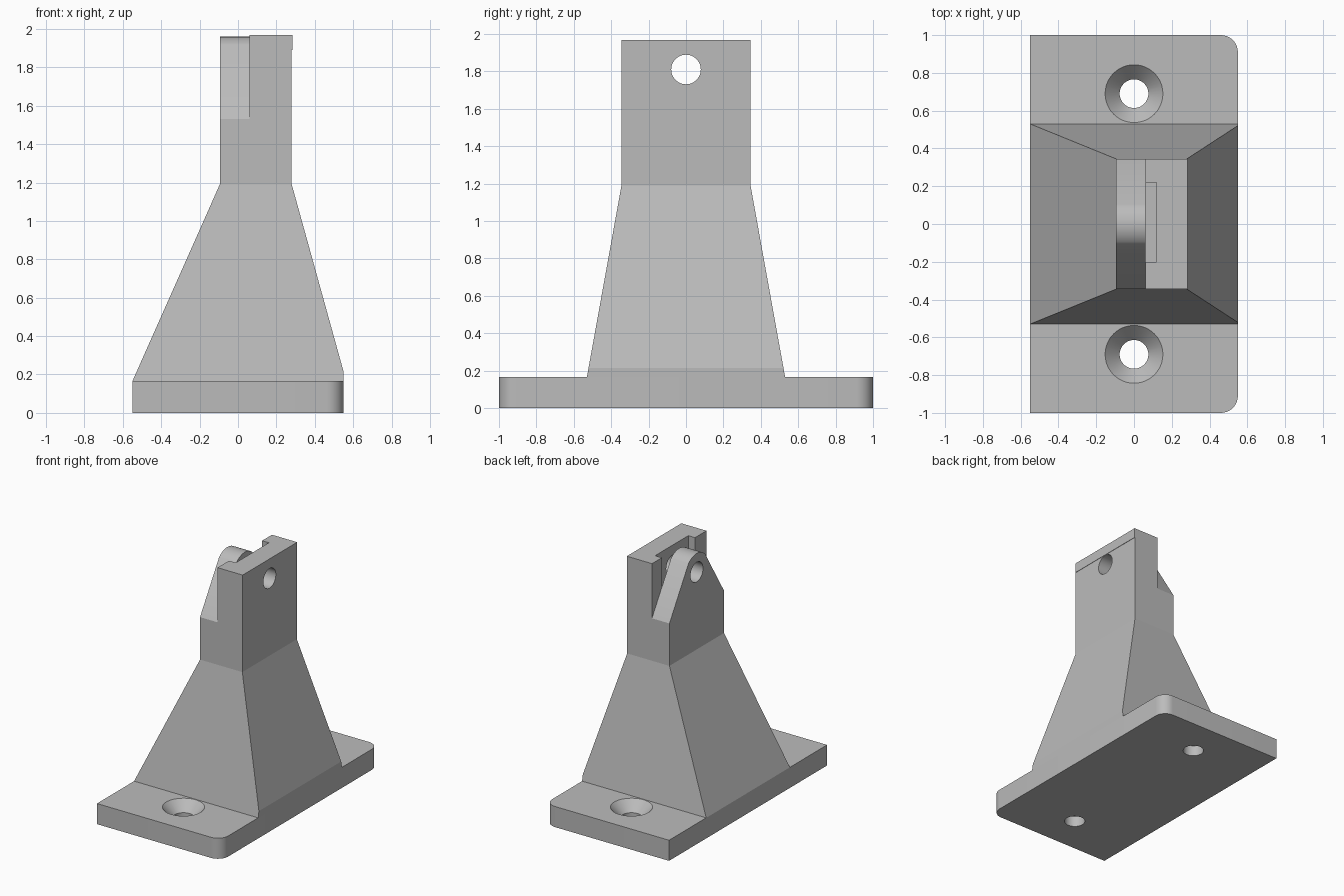
import bpy, bmesh
from math import sin, cos, radians
from mathutils import Matrix

if "Cube" in bpy.data.objects:
    bpy.data.objects.remove(bpy.data.objects["Cube"])

grey = bpy.data.materials.new("plain grey")
grey.use_nodes = True
grey.diffuse_color = (0.5, 0.5, 0.5, 1)
grey.node_tree.nodes["Principled BSDF"].inputs["Base Color"].default_value = (0.5, 0.5, 0.5, 1)


def arc(cx, cy, r, start, end, steps):
    angles = [radians(start + (end - start) * i / steps) for i in range(steps + 1)]
    return [(cx + r * cos(a), cy + r * sin(a)) for a in angles]


def loft(name, rings):
    """Skin a stack of equal-length point rings and cap both ends."""
    bm = bmesh.new()
    loops = [[bm.verts.new(p) for p in ring] for ring in rings]
    n = len(loops[0])
    for low, high in zip(loops, loops[1:]):
        for i in range(n):
            j = (i + 1) % n
            bm.faces.new((low[i], low[j], high[j], high[i]))
    bm.faces.new(loops[0][::-1])
    bm.faces.new(loops[-1])
    bmesh.ops.recalc_face_normals(bm, faces=bm.faces)
    mesh = bpy.data.meshes.new(name)
    bm.to_mesh(mesh)
    bm.free()
    mesh.materials.append(grey)
    obj = bpy.data.objects.new(name, mesh)
    bpy.context.collection.objects.link(obj)
    return obj


def prism_z(name, outline, z0, z1):
    return loft(name, [[(x, y, z) for x, y in outline] for z in (z0, z1)])


def prism_x(name, outline, x0, x1):
    return loft(name, [[(x, y, z) for y, z in outline] for x in (x0, x1)])


def turned(name, profile, x, y):
    """Vertical turned solid from (radius, height) pairs."""
    return loft(name, [[(px, py, z) for px, py in arc(x, y, r, 0, 352.5, 47)]
                       for r, z in profile])


def cut(target, cutter):
    mod = target.modifiers.new("hole", "BOOLEAN")
    mod.operation = "DIFFERENCE"
    mod.solver = "EXACT"
    mod.object = cutter
    bpy.context.view_layer.objects.active = target
    bpy.ops.object.modifier_apply(modifier=mod.name)
    bpy.data.objects.remove(cutter)


def smooth(obj):
    bpy.ops.object.select_all(action="DESELECT")
    obj.select_set(True)
    bpy.context.view_layer.objects.active = obj
    bpy.ops.object.shade_smooth_by_angle(angle=radians(25))


# Base plate, rounded on one long side, with two countersunk screw holes
R = 0.09
outline = ([(-0.55, -1)] + arc(0.55 - R, -1 + R, R, -90, 0, 8)
           + arc(0.55 - R, 1 - R, R, 0, 90, 8) + [(-0.55, 1)])
base = prism_z("base_plate", outline, 0, 0.165)
for side in (-1, 1):
    profile = [(0.076, -0.1), (0.076, 0.085), (0.153, 0.165), (0.153, 0.3)]
    cut(base, turned("screw_cutter", profile, 0, side * 0.69))

# Tapered body rising into a square neck
sections = [(-0.55, 0.55, 0.53, 0.165), (-0.528, 0.55, 0.521, 0.215),
            (-0.095, 0.28, 0.345, 1.19), (-0.095, 0.28, 0.345, 1.53)]
loft("tapered_body", [[(a, -w, z), (b, -w, z), (b, w, z), (a, w, z)]
                      for a, b, w, z in sections])

# Upright plate with a shallow pocket facing the lug
W = 0.345
pocket = [(0.06, -W), (0.28, -W), (0.28, W), (0.06, W),
          (0.06, 0.22), (0.12, 0.22), (0.12, -0.2), (0.06, -0.2)]
plate = prism_z("upright_plate", pocket, 1.53, 1.89)
cap = [(x + 0.003 if x > 0.2 else x, y) for x, y in pocket]
prism_z("plate_cap", cap, 1.89, 1.968)

# Lug with a rounded top
lug = prism_x("rounded_lug", [(-W, 1.53), (W, 1.53)]
              + arc(0, 1.81, 0.15, 46, 134, 16), -0.095, 0.06)

# Pin hole through lug and plate
for part in (plate, lug):
    cut(part, prism_x("pin_cutter", arc(0, 1.81, 0.079, 0, 352.5, 47), -0.5, 0.7))

for part in (base, plate, lug):
    smooth(part)
